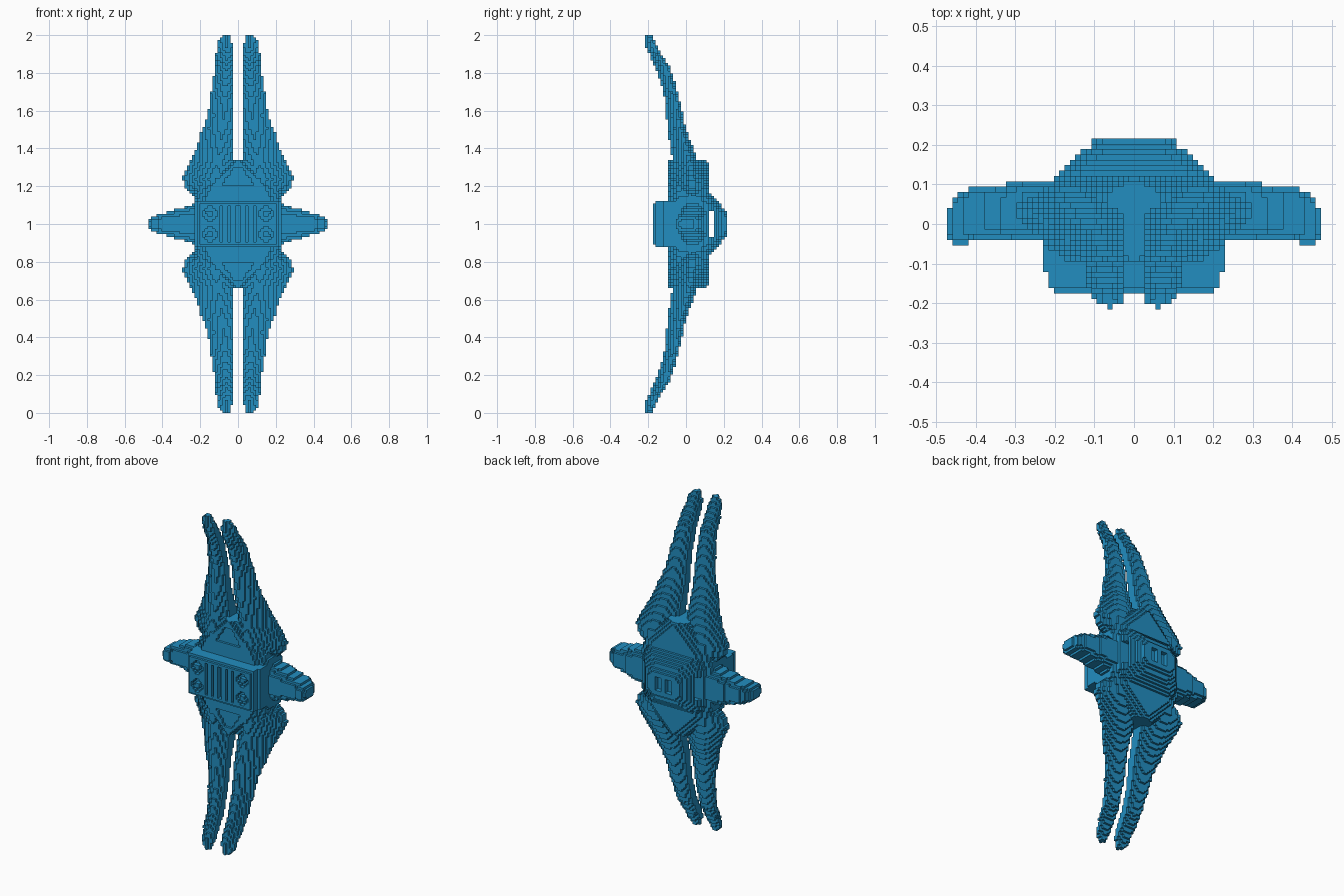
import bpy
import bmesh

cube = bpy.data.objects.get("Cube")
if cube:
    bpy.data.objects.remove(cube, do_unlink=True)

V = 2 / 148                      # edge length of one block
NX, NY, NZ = 35, 16, 74          # half counts of blocks per axis

blue = bpy.data.materials.new("hull_blue")
blue.use_nodes = True
colour = (0.016, 0.27, 0.53, 1)
blue.diffuse_color = colour
blue.node_tree.nodes["Principled BSDF"].inputs["Base Color"].default_value = colour


def lerp_table(table, t):
    """Piecewise linear lookup in a list of (position, value)."""
    if t <= table[0][0]:
        return table[0][1]
    for (a, va), (b, vb) in zip(table, table[1:]):
        if t <= b:
            return va + (vb - va) * (t - a) / (b - a)
    return table[-1][1]


# Profiles over h, the height above or below the middle
WING_OUTER = [(.14, .22), (.19, .28), (.24, .295), (.32, .26), (.4, .22), (.5, .19),
              (.57, .16), (.7, .142), (.83, .122), (.95, .11), (1, .085)]
WING_INNER = [(.95, .027), (1, .05)]
WING_FRONT = [(.14, -.07), (.24, -.09), (.33, -.07), (.4, -.08), (.53, -.10),
              (.66, -.11), (.82, -.16), (.93, -.21), (1, -.216)]
WING_BACK = [(.14, .09), (.24, .09), (.33, .065), (.4, .04), (.5, 0), (.66, -.035),
             (.82, -.08), (.9, -.13), (.97, -.17), (1, -.18)]
CORE_WIDTH = [(.12, .235), (.2, .2), (.27, .13), (.3, .1), (.34, .06)]
# Profiles over depth y, and for the arm over x
DOME_X = [(.11, .2), (.15, .175), (.175, .14), (.19, .12), (.217, .095)]
DOME_Z = [(.11, .19), (.14, .155), (.175, .11), (.217, .065)]
ARM_Z = [(.2, .11), (.25, .1), (.3, .085), (.37, .065), (.44, .045), (.475, .024)]
ARM_BACK = [(.32, .11), (.33, .095), (.41, .095), (.445, .075), (.473, .035)]


def core(x, y, h):
    """Octagonal body with chamfered rim and a recessed panel in front."""
    if h > .34 or not -.1 < y < .117:
        return False
    w = lerp_table(CORE_WIDTH, h)
    if x > w:
        return False
    rim = max(0, x - w + .07)
    front = -.1 + .8 * rim
    if .2 < h < .3 and x < .09 - (h - .2) * .7:
        front += V
    return front < y < .117 - .5 * rim


def grille_block(x, y, h):
    """Front block with vertical grooves and four round sockets."""
    d = y + .175
    if d < 0 or y > 0 or x > min(.235, .205 + d * .3) or h > min(.125, .108 + d * .4):
        return False
    groove = x < .09 and h < .1 and int(x / V) % 3 == 0
    socket = .02 < ((x - .15) ** 2 + (h - .055) ** 2) ** .5 < .037
    return not ((groove or socket) and d < 2 * V)


def rear_dome(x, y, h):
    """Rear dome, slotted from side to side, with a recess in its face."""
    if y < .1 or (.118 < y < .145 and h < .07):
        return False
    if y > .19 and h < .04 and V < x < .055:
        return False
    rx, rz = lerp_table(DOME_X, y), lerp_table(DOME_Z, y)
    return (x / rx) ** 2.6 + (h / rz) ** 2.6 < 1.25 and x < rx and h < rz


def arm(x, y, h):
    """Side arm with a rounded, tapering end."""
    if x < .19 or h > lerp_table(ARM_Z, x):
        return False
    z = lerp_table(ARM_Z, x)
    edge = max(0, h - .55 * z) * .8
    front = -.05 if .42 < x < .457 else -.036
    return front + edge < y < lerp_table(ARM_BACK, x) - edge


def wing(x, y, h):
    """Long blade, ridged on the front and swept forwards to the tip."""
    if h < .14 or x > .3:
        return False
    a, b = lerp_table(WING_INNER, h), lerp_table(WING_OUTER, h)
    if not a < x < b:
        return False
    t = (x - a) / (b - a)
    front, back = lerp_table(WING_FRONT, h), lerp_table(WING_BACK, h)
    depth = back - front
    return (front + depth * .6 * (abs(t - .35) / .65) ** 1.3 < y
            < back - depth * .25 * (2 * t - 1) ** 2)


# Part name, shape, side in x, side in z (0 means both sides)
PARTS = [("core_body", core, 0, 0), ("front_grille", grille_block, 0, 0),
         ("rear_dome", rear_dome, 0, 0),
         ("left_arm", arm, 1, 0), ("right_arm", arm, -1, 0)]
for sx, side in ((1, "left"), (-1, "right")):
    for sz, level in ((1, "upper"), (-1, "lower")):
        PARTS.append((f"{level}_{side}_wing", wing, sx, sz))

# Fill each shape with blocks; a block belongs to the first part that claims it
owner = {}
masks = {}
for name, shape, sx, sz in PARTS:
    if shape not in masks:
        masks[shape] = [(i, j, k) for i in range(NX) for j in range(-NY, NY)
                        for k in range(NZ)
                        if shape((i + .5) * V, (j + .5) * V, (k + .5) * V)]
    for i, j, k in masks[shape]:
        for mx in (1, -1):
            for mz in (1, -1):
                if sx in (0, mx) and sz in (0, mz):
                    cell = (i if mx > 0 else -1 - i, j, k if mz > 0 else -1 - k)
                    owner.setdefault(cell, name)

# Corner offsets of the block side facing each direction
SIDES = {(1, 0, 0): ((1, 0, 0), (1, 1, 0), (1, 1, 1), (1, 0, 1)),
         (-1, 0, 0): ((0, 0, 0), (0, 0, 1), (0, 1, 1), (0, 1, 0)),
         (0, 1, 0): ((0, 1, 0), (0, 1, 1), (1, 1, 1), (1, 1, 0)),
         (0, -1, 0): ((0, 0, 0), (1, 0, 0), (1, 0, 1), (0, 0, 1)),
         (0, 0, 1): ((0, 0, 1), (1, 0, 1), (1, 1, 1), (0, 1, 1)),
         (0, 0, -1): ((0, 0, 0), (0, 1, 0), (1, 1, 0), (1, 0, 0))}


def build_part(name):
    """Make one object from the exposed sides of its blocks."""
    bm = bmesh.new()
    verts = {}
    for cell in [c for c, part in owner.items() if part == name]:
        for step, corners in SIDES.items():
            if tuple(c + s for c, s in zip(cell, step)) in owner:
                continue
            quad = []
            for corner in corners:
                p = tuple(c + o for c, o in zip(cell, corner))
                if p not in verts:
                    verts[p] = bm.verts.new((p[0] * V, p[1] * V, p[2] * V + 1))
                quad.append(verts[p])
            bm.faces.new(quad)
    mesh = bpy.data.meshes.new(name)
    bm.to_mesh(mesh)
    bm.free()
    mesh.materials.append(blue)
    bpy.context.collection.objects.link(bpy.data.objects.new(name, mesh))


for part in PARTS:
    build_part(part[0])
